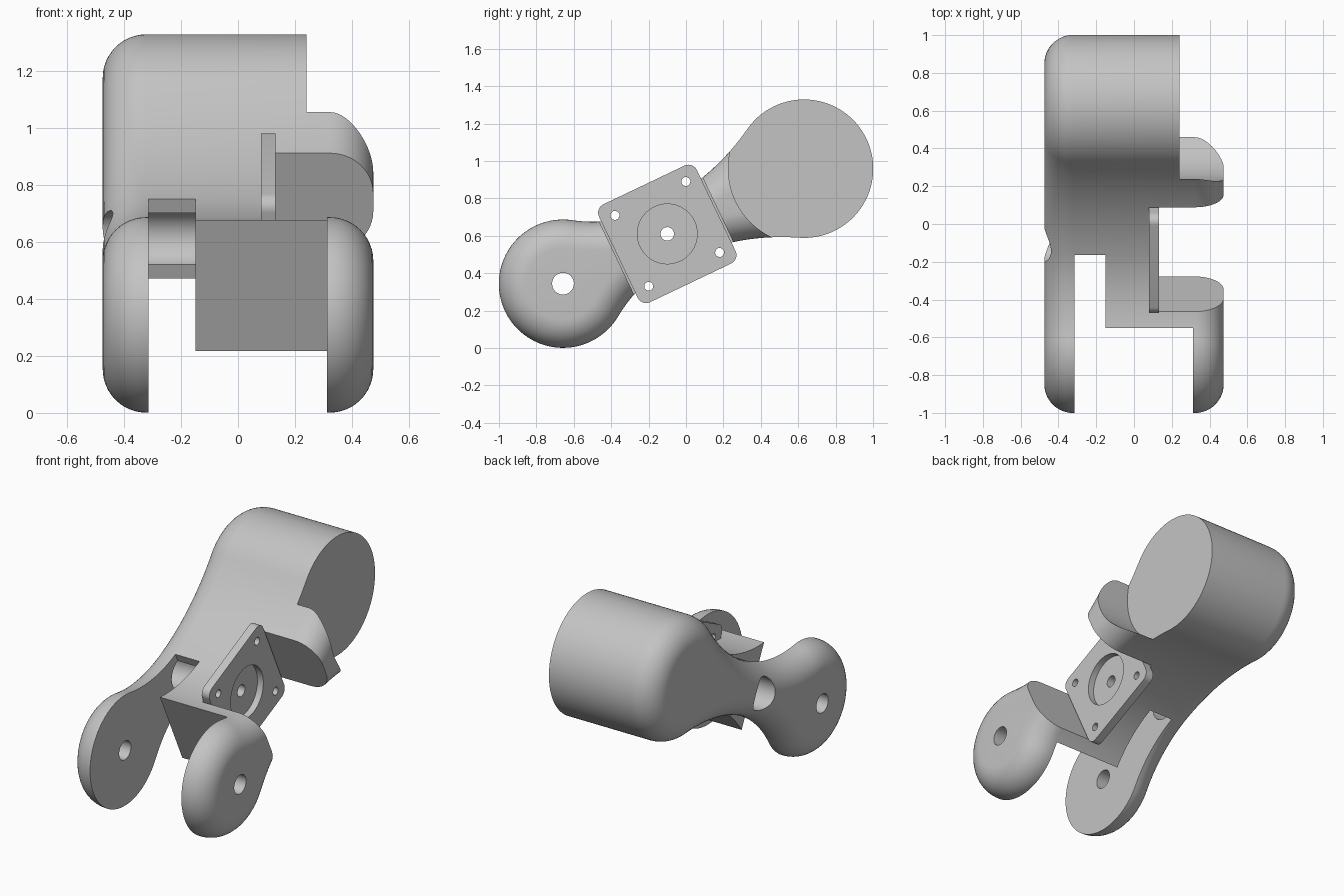
import bpy, bmesh
from math import pi, sin, cos, atan2, sqrt, radians
from mathutils import Matrix

if "Cube" in bpy.data.objects:
    bpy.data.objects.remove(bpy.data.objects["Cube"])

# Local frame: x across, y along the limb, z across its height, origin at the knee
PLACE = Matrix.Translation((0, -0.1, 0.61)) @ Matrix.Rotation(radians(25.5), 4, "X")
FRONT, FRONT_R = -0.618, 0.343
BACK, BACK_R = 0.81, 0.37
WAIST, FILLET, HALF = 0.155, 0.153, 0.475

grey = bpy.data.materials.new("plain grey")
grey.use_nodes = True
grey.diffuse_color = (0.55, 0.55, 0.55, 1)
grey.node_tree.nodes["Principled BSDF"].inputs["Base Color"].default_value = grey.diffuse_color


def make(name, bm):
    bmesh.ops.recalc_face_normals(bm, faces=bm.faces)
    mesh = bpy.data.meshes.new(name)
    bm.to_mesh(mesh)
    bm.free()
    mesh.materials.append(grey)
    obj = bpy.data.objects.new(name, mesh)
    obj.matrix_world = PLACE
    bpy.context.collection.objects.link(obj)
    return obj


def box(x0, x1, y0, y1, z0=-1, z1=1):
    bm = bmesh.new()
    size = Matrix.Diagonal((x1 - x0, y1 - y0, z1 - z0, 1))
    mid = Matrix.Translation(((x0 + x1) / 2, (y0 + y1) / 2, (z0 + z1) / 2))
    bmesh.ops.create_cube(bm, size=1, matrix=mid @ size)
    return bm


def rod(x0, x1, y, z, r, n=64):
    bm = bmesh.new()
    m = Matrix.Translation(((x0 + x1) / 2, y, z)) @ Matrix.Rotation(pi / 2, 4, "Y")
    bmesh.ops.create_cone(bm, cap_ends=True, segments=n, radius1=r, radius2=r,
                          depth=x1 - x0, matrix=m)
    return bm


def cut(obj, bm):
    cutter = make("cutter", bm)
    cutter.hide_render = True
    mod = obj.modifiers.new("cut", "BOOLEAN")
    mod.operation, mod.solver, mod.object = "DIFFERENCE", "EXACT", cutter
    bpy.context.view_layer.objects.active = obj
    bpy.ops.object.modifier_apply(modifier=mod.name)
    bpy.data.objects.remove(cutter)


def arc(cy, cz, r, a0, a1, n):
    return [(cy + r * cos(a0 + (a1 - a0) * i / n), cz + r * sin(a0 + (a1 - a0) * i / n))
            for i in range(n + 1)]


def neck_radius(c, r):
    return (c * c + WAIST ** 2 - r * r) / (2 * (r - WAIST))


def outline(d):
    """Two round lobes joined by hollow necks, shrunk inwards by d."""
    rf, rb = neck_radius(FRONT, FRONT_R), neck_radius(BACK, BACK_R)
    af = atan2(WAIST + rf, -FRONT)
    ab = atan2(WAIST + rb, -BACK)
    top = arc(BACK, 0, BACK_R - d, 0, ab, 36)
    top += arc(0, WAIST + rb, rb + d, ab - pi, -pi / 2, 18)[1:]
    top += arc(0, WAIST + rf, rf + d, -pi / 2, af - pi, 18)[1:]
    top += arc(FRONT, 0, FRONT_R - d, af, pi, 36)[1:]
    return top + [(y, -z) for y, z in top[-2:0:-1]]


# Limb body: outline lofted across x with rounded rims on both sides
bm = bmesh.new()
steps = [i * pi / 24 for i in range(13)]
levels = [(-HALF + FILLET * (1 - sin(a)), FILLET * (1 - cos(a))) for a in reversed(steps)]
levels += [(-x, d) for x, d in reversed(levels)]
rings = [[bm.verts.new((x, y, z)) for y, z in outline(d)] for x, d in levels]
for a, b in zip(rings, rings[1:]):
    for i in range(len(a)):
        j = (i + 1) % len(a)
        bm.faces.new((a[i], a[j], b[j], b[i]))
bm.faces.new(rings[0])
bm.faces.new(rings[-1])
body = make("limb_body", bm)

cut(body, box(0.08, 1, -0.3, 0.3))                  # bay for the mounting plate
cut(body, rod(0.24, 1, BACK, 0, 0.405, 96))         # round seat beside the rear lobe
cut(body, box(-0.16, 0.312, -2, -0.378))            # fork gap
cut(body, box(-0.315, -0.15, -2, 0.003))            # deep slot in the fork
cut(body, rod(-1, -0.15, 0, 0, 0.1))                # shaft bore
cut(body, rod(-1, 1, 0, 0, 0.036, 32))              # shaft hole
cut(body, rod(-1, 1, FRONT, 0, 0.058, 48))          # axle holes

# Mounting plate with rounded corners, recess and screw holes
bm = box(0.08, 0.132, -0.29, 0.29, -0.29, 0.29)
corners = [e for e in bm.edges if abs(e.verts[0].co.x - e.verts[1].co.x) > 0.01]
bmesh.ops.bevel(bm, geom=corners, offset=0.05, segments=8, profile=0.5, affect="EDGES")
plate = make("mounting_plate", bm)
cut(plate, rod(0.092, 1, 0, 0, 0.16))
cut(plate, rod(-1, 1, 0, 0, 0.036, 32))
for y in (-0.21, 0.21):
    for z in (-0.21, 0.21):
        cut(plate, rod(-1, 1, y, z, 0.024, 24))

# Smooth shading with crisp edges
for obj in (body, plate):
    bpy.ops.object.select_all(action="DESELECT")
    obj.select_set(True)
    bpy.context.view_layer.objects.active = obj
    bpy.ops.object.shade_smooth_by_angle(angle=radians(30))
